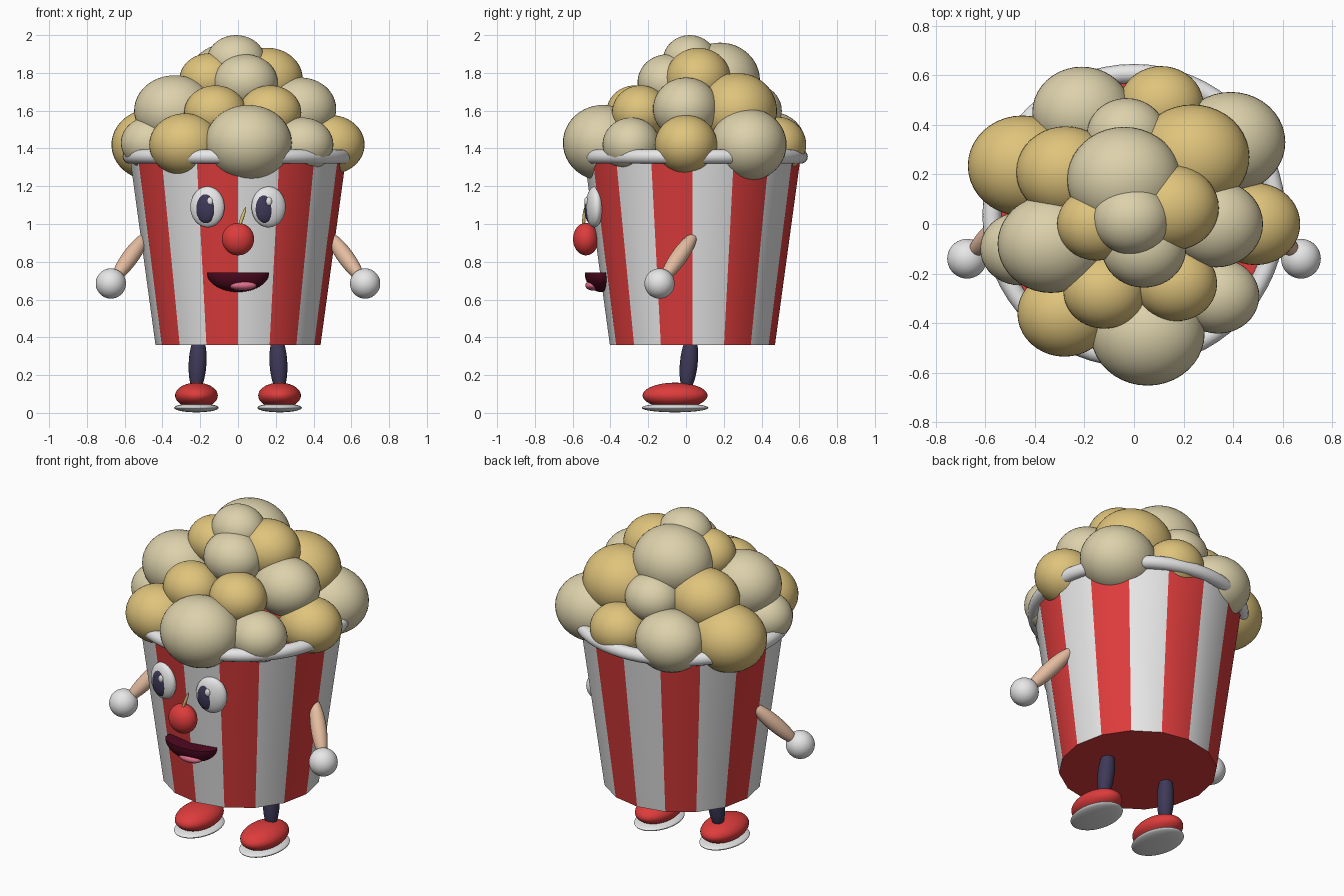
import bpy
import bmesh
from math import pi, sin, cos, radians
from mathutils import Vector

cube = bpy.data.objects.get("Cube")
if cube:
    bpy.data.objects.remove(cube, do_unlink=True)


def material(name, rgb):
    m = bpy.data.materials.new(name)
    m.use_nodes = True
    m.diffuse_color = (*rgb, 1)
    m.node_tree.nodes["Principled BSDF"].inputs["Base Color"].default_value = (*rgb, 1)
    return m


RED = material("red", (0.73, 0.045, 0.045))
WHITE = material("white", (0.8, 0.8, 0.8))
CREAM = material("cream", (0.72, 0.64, 0.41))
GOLD = material("golden butter", (0.74, 0.55, 0.2))
NAVY = material("dark navy", (0.048, 0.04, 0.095))
SKIN = material("skin", (0.77, 0.5, 0.35))
MAROON = material("dark maroon", (0.08, 0.003, 0.015))
PINK = material("pink", (0.75, 0.16, 0.26))


def finish(name, bm, *mats, smooth=30):
    mesh = bpy.data.meshes.new(name)
    bm.to_mesh(mesh)
    bm.free()
    for m in mats:
        mesh.materials.append(m)
    ob = bpy.data.objects.new(name, mesh)
    bpy.context.collection.objects.link(ob)
    bpy.ops.object.select_all(action="DESELECT")
    ob.select_set(True)
    bpy.context.view_layer.objects.active = ob
    bpy.ops.object.shade_smooth_by_angle(angle=radians(smooth))
    return ob


def ellipsoid(name, loc, size, mat, rot=(0, 0, 0), half=False):
    bm = bmesh.new()
    bmesh.ops.create_uvsphere(bm, u_segments=40, v_segments=24, radius=1)
    if half:  # keep the lower half and close it with a flat lid
        geom = bm.verts[:] + bm.edges[:] + bm.faces[:]
        cut = bmesh.ops.bisect_plane(bm, geom=geom, plane_co=(0, 0, 0),
                                     plane_no=(0, 0, 1), clear_outer=True)
        rim = [e for e in cut["geom_cut"] if isinstance(e, bmesh.types.BMEdge)]
        bmesh.ops.holes_fill(bm, edges=rim or bm.edges[:])
    bmesh.ops.scale(bm, vec=size, verts=bm.verts)
    ob = finish(name, bm, mat)
    ob.location = loc
    ob.rotation_euler = rot
    return ob


def limb(name, a, b, radius, mat):
    a, b = Vector(a), Vector(b)
    rot = (b - a).to_track_quat("Z", "Y").to_euler()
    return ellipsoid(name, (a + b) / 2, (radius, radius, (b - a).length / 2), mat, rot)


BUCKET_Y = 0.034

# Striped sixteen-sided bucket
bm = bmesh.new()
bmesh.ops.create_cone(bm, cap_ends=True, segments=16, radius1=0.437, radius2=0.572, depth=0.99)
for f in bm.faces:
    if abs(f.normal.z) < 0.5:
        c = f.calc_center_median()
        sector = int((Vector((c.x, c.y)).angle_signed(Vector((0, -1))) % (2 * pi)) / (pi / 8))
        f.material_index = sector % 2
bucket = finish("bucket", bm, RED, WHITE)
bucket.location = (0, BUCKET_Y, 0.36 + 0.99 / 2)
# The stripe just to the left of the front centre line is white
for p in bucket.data.polygons:
    if 0 < p.center.x < 0.15 and p.center.y < -0.4 and abs(p.normal.z) < 0.5:
        if p.material_index == 0:
            for q in bucket.data.polygons:
                if abs(q.normal.z) < 0.5:
                    q.material_index = 1 - q.material_index
        break

# Rolled rim
bpy.ops.mesh.primitive_torus_add(major_segments=64, minor_segments=16, major_radius=0.573,
                                 minor_radius=0.038, location=(0, BUCKET_Y, 1.357))
rim = bpy.context.object
rim.name = "bucket_rim"
rim.data.materials.append(WHITE)
bpy.ops.object.shade_smooth()

# Popcorn puffs: x, y, z, radius
cream_puffs = [
    (0.055, -0.44, 1.43, 0.23), (0.34, -0.29, 1.42, 0.165), (0.39, 0.33, 1.42, 0.22),
    (-0.21, 0.45, 1.42, 0.2), (-0.46, -0.1, 1.43, 0.16), (-0.335, -0.08, 1.6, 0.215),
    (0.33, 0, 1.61, 0.19), (-0.03, 0.36, 1.6, 0.16), (-0.04, 0.18, 1.76, 0.23),
    (0.04, -0.1, 1.75, 0.17), (-0.01, 0.02, 1.865, 0.155),
]
gold_puffs = [
    (-0.28, -0.36, 1.42, 0.19), (0.49, 0, 1.42, 0.18), (0.11, 0.48, 1.42, 0.17),
    (-0.45, 0.235, 1.42, 0.22), (-0.12, -0.27, 1.59, 0.165), (0.17, -0.24, 1.59, 0.165),
    (0.235, 0.27, 1.6, 0.23), (-0.275, 0.21, 1.6, 0.2), (0.155, 0.065, 1.77, 0.187),
    (-0.15, 0, 1.765, 0.16),
]
for label, puffs, mat in (("cream", cream_puffs, CREAM), ("golden", gold_puffs, GOLD)):
    for i, (x, y, z, r) in enumerate(puffs):
        ellipsoid(f"{label}_puff_{i + 1}", (x, y, z), (r, r * 0.92, r * 0.87), mat)

# Eyes, limbs and shoes on both sides
for side, s in (("left", 1), ("right", -1)):
    turn = (0, 0, s * 0.2)
    ellipsoid(f"{side}_eye", (s * 0.162, -0.485, 1.09), (0.092, 0.043, 0.108), WHITE, turn)
    px = s * 0.157 - 0.013
    ellipsoid(f"{side}_pupil", (px, -0.508, 1.083), (0.054, 0.028, 0.079), NAVY, turn)
    ellipsoid(f"{side}_eye_glint", (px + 0.02, -0.528, 1.12), (0.016, 0.01, 0.022), WHITE, turn)
    limb(f"{side}_arm", (s * 0.48, 0.05, 0.95), (s * 0.66, -0.125, 0.7), 0.044, SKIN)
    ellipsoid(f"{side}_hand", (s * 0.673, -0.14, 0.685), (0.08, 0.08, 0.08), WHITE)
    limb(f"{side}_leg", (s * 0.222, 0.0, 0.11), (s * 0.206, 0.03, 0.42), 0.047, NAVY)
    ellipsoid(f"{side}_shoe", (s * 0.22, -0.058, 0.092), (0.113, 0.172, 0.068), RED)
    ellipsoid(f"{side}_sole", (s * 0.22, -0.058, 0.027), (0.118, 0.176, 0.024), WHITE)

# Nose with its little stem
ellipsoid("nose", (0, -0.53, 0.92), (0.085, 0.068, 0.086), RED)
limb("nose_stem", (0.0, -0.545, 0.97), (0.042, -0.535, 1.09), 0.009, GOLD)

# Open mouth and tongue
ellipsoid("mouth", (0, -0.45, 0.742), (0.165, 0.086, 0.102), MAROON, half=True)
ellipsoid("tongue", (0.025, -0.493, 0.675), (0.072, 0.04, 0.027), PINK)
